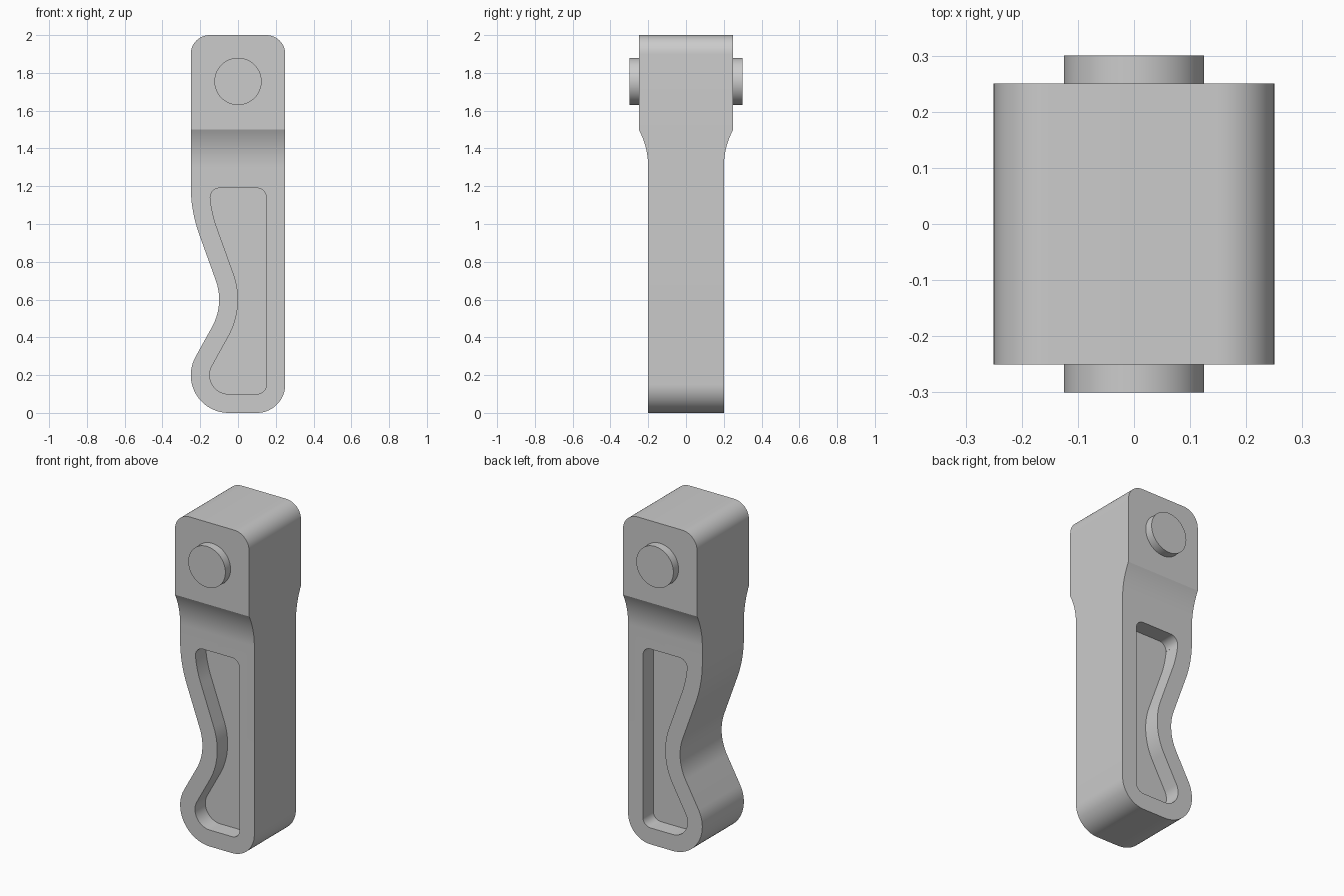
import bpy, bmesh
from math import sin, cos, radians

if "Cube" in bpy.data.objects:
    bpy.data.objects.remove(bpy.data.objects["Cube"])


def arc(cx, cy, r, a0, a1, n=12):
    steps = [radians(a0 + (a1 - a0) * i / n) for i in range(n + 1)]
    return [(cx + r * cos(a), cy + r * sin(a)) for a in steps]


def prism(name, pts, start, end, axis="y"):
    """Extrude a closed (u, z) profile along y or along x."""
    clean = [p for i, p in enumerate(pts)
             if abs(p[0] - pts[i - 1][0]) + abs(p[1] - pts[i - 1][1]) > 1e-5]
    bm = bmesh.new()
    rings = []
    for t in (start, end):
        rings.append([bm.verts.new((u, t, z) if axis == "y" else (t, u, z)) for u, z in clean])
    bm.faces.new(rings[0])
    bm.faces.new(rings[1][::-1])
    for i in range(len(clean)):
        bm.faces.new((rings[0][i - 1], rings[0][i], rings[1][i], rings[1][i - 1]))
    bmesh.ops.recalc_face_normals(bm, faces=bm.faces)
    mesh = bpy.data.meshes.new(name)
    bm.to_mesh(mesh)
    bm.free()
    ob = bpy.data.objects.new(name, mesh)
    bpy.context.collection.objects.link(ob)
    return ob


def combine(target, tool, operation):
    bpy.context.view_layer.objects.active = target
    mod = target.modifiers.new(operation.lower(), "BOOLEAN")
    mod.operation, mod.object, mod.solver = operation, tool, "EXACT"
    bpy.ops.object.modifier_apply(modifier=mod.name)
    bpy.data.objects.remove(tool)


def grip_edge(inset, top_angle):
    """Wavy left edge, from the top down to the rounded foot."""
    return (arc(0.5, 1.2, 0.75 - inset, top_angle, 199.8)
            + arc(-0.4, 0.6, 0.3 + inset, 19.8, -29, 18)
            + arc(-0.05, 0.2, 0.2 - inset, 151, 270, 20))


# Handle: front outline trimmed by the side outline
outline = (arc(0.1, 0.15, 0.15, -90, 0, 16)
           + arc(0.15, 1.9, 0.1, 0, 90) + arc(-0.15, 1.9, 0.1, 90, 180)
           + grip_edge(0, 180))
handle = prism("handle", outline, -0.25, 0.25)

flare = arc(0.625, 1.3, 0.425, 180, 151.93)
half = [(0.2, -0.1)] + flare + [(0.25, 1.6), (0.25, 1.75)]
# flared head sits just outside the outline's end faces so they stay clean
trim = half[:-2] + [(0.3, 1.5), (0.3, 2.1)]
side = trim + [(-y, z) for y, z in reversed(trim)]
combine(handle, prism("side_trim", side, -0.5, 0.5, "x"), "INTERSECT")

# Recessed pocket on the front and the back
pocket = (arc(0.1, 0.15, 0.05, -90, 0)
          + arc(0.1, 1.14, 0.05, 0, 90) + arc(-0.097, 1.14, 0.05, 90, 180)
          + grip_edge(0.1, 185.3))
for s in (-1, 1):
    combine(handle, prism("pocket_cutter", pocket, s * 0.1, s * 0.4), "DIFFERENCE")

# Pivot pin through the head
pin = arc(0, 1.755, 0.125, 0, 360, 64)[:-1]
combine(handle, prism("pivot_pin", pin, -0.3, 0.3), "UNION")

bpy.ops.object.select_all(action="DESELECT")
handle.select_set(True)
bpy.context.view_layer.objects.active = handle
bpy.ops.object.shade_smooth_by_angle(angle=radians(20))
